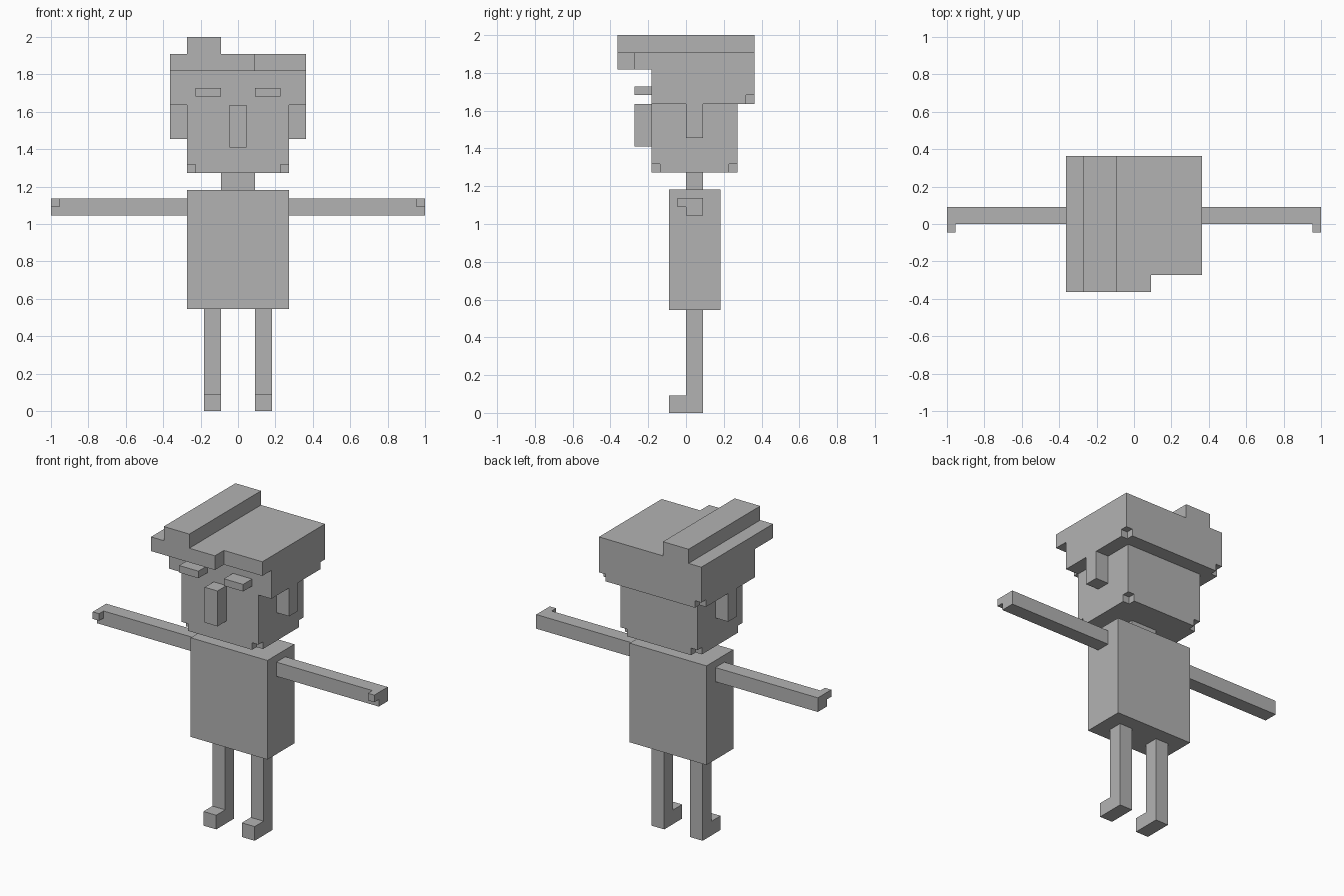
import bpy
import bmesh
from mathutils import Matrix, Vector

U = 1 / 22  # half a block

old = bpy.data.objects.get("Cube")
if old:
    bpy.data.objects.remove(old, do_unlink=True)

# One plain grey material
grey = bpy.data.materials.new("plain grey")
grey.use_nodes = True
colour = (0.45, 0.45, 0.45, 1)
grey.diffuse_color = colour
grey.node_tree.nodes["Principled BSDF"].inputs["Base Color"].default_value = colour


def finish(name, bm):
    """Turn a bmesh in block units into a scaled, coloured object."""
    bmesh.ops.recalc_face_normals(bm, faces=bm.faces)
    bmesh.ops.scale(bm, vec=(U, U, U), verts=bm.verts)
    mesh = bpy.data.meshes.new(name)
    bm.to_mesh(mesh)
    bm.free()
    mesh.materials.append(grey)
    obj = bpy.data.objects.new(name, mesh)
    bpy.context.collection.objects.link(obj)
    return obj


def box(name, x, y, z):
    """Block spanning three (low, high) ranges."""
    low, high = (Vector(p) for p in zip(x, y, z))
    bm = bmesh.new()
    place = Matrix.Translation((low + high) / 2) @ Matrix.Diagonal((*(high - low), 1))
    bmesh.ops.create_cube(bm, size=1, matrix=place)
    return finish(name, bm)


def prism(name, outline, depth):
    """Extrude a closed outline of 3D points along a vector."""
    bm = bmesh.new()
    face = bm.faces.new([bm.verts.new(p) for p in outline])
    result = bmesh.ops.extrude_face_region(bm, geom=[face], use_keep_orig=True)
    moved = [v for v in result["geom"] if isinstance(v, bmesh.types.BMVert)]
    bmesh.ops.translate(bm, vec=depth, verts=moved)
    return finish(name, bm)


def notch(obj, corners):
    """Cut a small cube out of each given corner."""
    for x, y, z in corners:
        cutter = box("notch_cutter", (x - 1, x + 1), (y - 1, y + 1), (z - 1, z + 1))
        cutter.hide_render = True
        mod = obj.modifiers.new("notch", "BOOLEAN")
        mod.operation = "DIFFERENCE"
        mod.solver = "EXACT"
        mod.object = cutter
        bpy.context.view_layer.objects.active = obj
        bpy.ops.object.modifier_apply(modifier=mod.name)
        bpy.data.objects.remove(cutter, do_unlink=True)


# Trunk and neck
box("torso", (-6, 6), (-2, 4), (12, 26))
box("neck", (-2, 2), (0, 2), (26, 28))

# Head with notched jaw corners
head = box("head", (-6, 6), (-4, 6), (28, 36))
notch(head, [(x, y, 28) for x in (-6, 6) for y in (-4, 6)])
box("nose", (-1, 1), (-6, -4), (31, 36))

# Hair: notched mass, stepped fringe and ridge
hair = box("hair", (-8, 8), (-4, 8), (36, 40))
notch(hair, [(x, 8, 36) for x in (-8, 8)])
fringe = [(-8, -8), (2, -8), (2, -6), (8, -6), (8, 8), (-8, 8)]
prism("hair_top", [(x, y, 40) for x, y in fringe], (0, 0, 2))
box("hair_ridge", (-6, -2), (-8, 8), (42, 44))

# Paired parts
leg_side = [(-2, 0), (2, 0), (2, 12), (0, 12), (0, 2), (-2, 2)]
for side, s in (("left", 1), ("right", -1)):
    def span(a, b):
        return sorted((s * a, s * b))

    inner = span(2, 4)[0]
    prism(f"{side}_leg", [(inner, y, z) for y, z in leg_side], (2, 0, 0))
    box(f"{side}_arm", span(6, 22), (0, 2), (23, 25))
    box(f"{side}_thumb", span(21, 22), (-1, 0), (24, 25))
    box(f"{side}_ear", span(6, 8), (0, 2), (32, 36))
    box(f"{side}_eyebrow", span(2, 5), (-6, -4), (37, 38))
